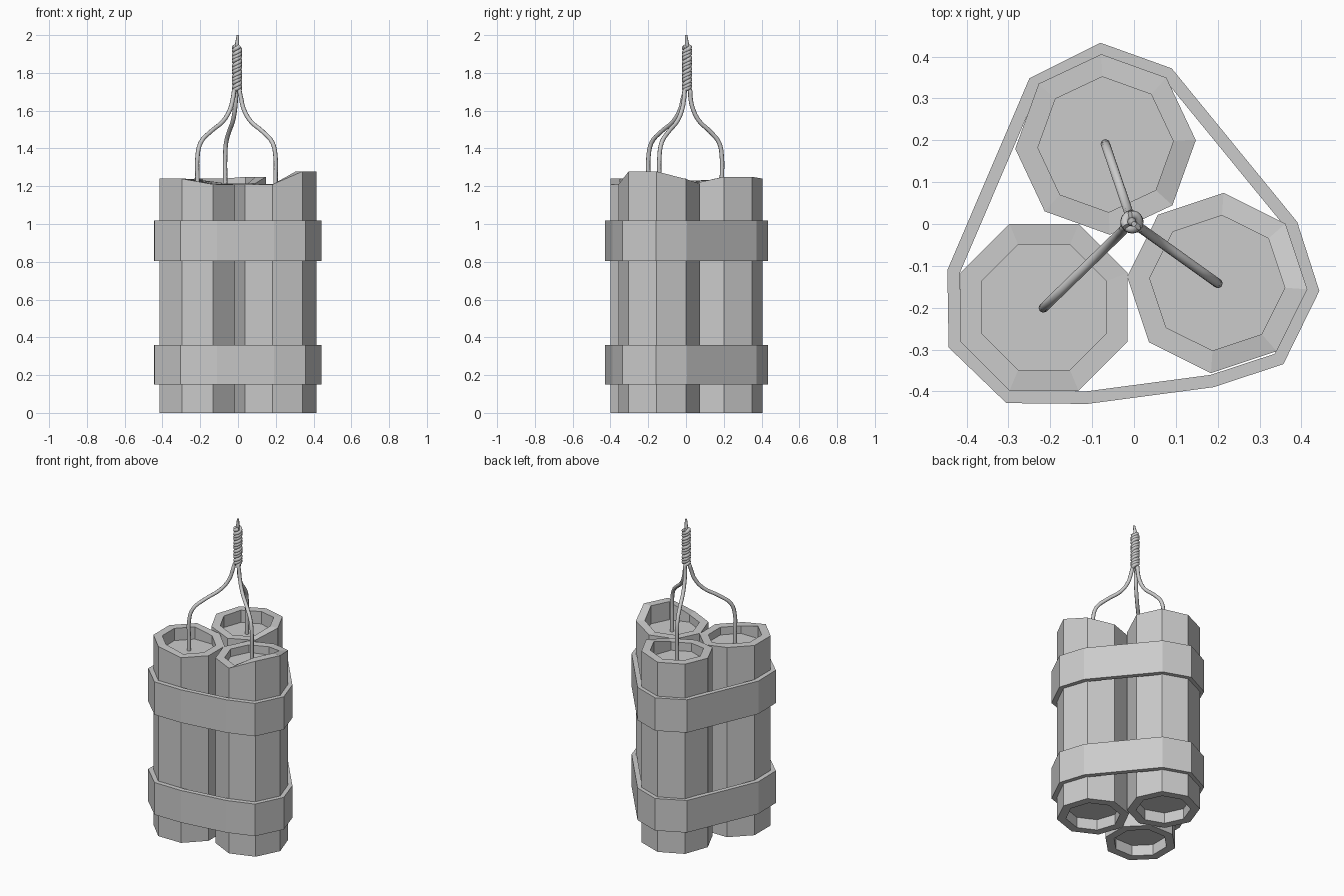
import bpy
import bmesh
from math import sin, cos, radians, pi, atan2
from mathutils import Vector

if "Cube" in bpy.data.objects:
    bpy.data.objects.remove(bpy.data.objects["Cube"])


def finish(name, bm):
    bmesh.ops.recalc_face_normals(bm, faces=bm.faces)
    me = bpy.data.meshes.new(name)
    bm.to_mesh(me)
    bm.free()
    ob = bpy.data.objects.new(name, me)
    bpy.context.collection.objects.link(ob)
    return ob


def bridge(bm, a, b):
    n = len(a)
    for i in range(n):
        bm.faces.new((a[i], a[(i + 1) % n], b[(i + 1) % n], b[i]))


def stick(name, cx, cy, rot, rim):
    """Octagonal tube with an uneven top rim and recessed ends."""
    bm = bmesh.new()

    def ring(r, zs):
        return [bm.verts.new((cx + r * cos(radians(rot + 45 * k)),
                              cy + r * sin(radians(rot + 45 * k)), zs[k])) for k in range(8)]
    rings = [ring(0.162, [0.07] * 8), ring(0.162, [0] * 8), ring(0.216, [0] * 8),
             ring(0.216, rim), ring(0.162, rim), ring(0.162, [1.16] * 8)]
    for a, b in zip(rings, rings[1:]):
        bridge(bm, a, b)
    bm.faces.new(rings[0])
    bm.faces.new(rings[-1])
    return finish(name, bm)


def inset(pts, d):
    """Offset a clockwise outline inward by d with mitred corners."""
    out = []
    for i, p in enumerate(pts):
        e1 = (p - pts[i - 1]).normalized()
        e2 = (pts[(i + 1) % len(pts)] - p).normalized()
        n1, n2 = Vector((e1.y, -e1.x)), Vector((e2.y, -e2.x))
        m = (n1 + n2).normalized()
        out.append(p + m * d / m.dot(n1))
    return out


def strap(name, z0, z1):
    bm = bmesh.new()
    outer = [Vector(p) for p in STRAP]
    inner = inset(outer, 0.03)
    rings = [[bm.verts.new((p.x, p.y, z)) for p in pts]
             for pts, z in ((outer, z0), (outer, z1), (inner, z1), (inner, z0))]
    for i in range(4):
        bridge(bm, rings[i], rings[(i + 1) % 4])
    return finish(name, bm)


def wire(name, pts, radius, tip=1.0):
    cu = bpy.data.curves.new(name, 'CURVE')
    cu.dimensions = '3D'
    cu.bevel_depth = radius
    cu.bevel_resolution = 2
    cu.resolution_u = 4
    cu.use_fill_caps = True
    sp = cu.splines.new('BEZIER')
    sp.bezier_points.add(len(pts) - 1)
    for bp, p in zip(sp.bezier_points, pts):
        bp.co = p
        bp.handle_left_type = bp.handle_right_type = 'AUTO'
    sp.bezier_points[-1].radius = tip
    ob = bpy.data.objects.new(name, cu)
    bpy.context.collection.objects.link(ob)
    return ob


# Strap outline, clockwise from the back
STRAP = [(-0.08, 0.433), (0.09, 0.372), (0.39, 0.005), (0.443, -0.16), (0.357, -0.335),
         (0.19, -0.39), (-0.112, -0.43), (-0.305, -0.428), (-0.443, -0.295),
         (-0.446, -0.11), (-0.25, 0.348)]

# Sticks: centre, rotation, rim heights
STICKS = [
    ("left", -0.215, -0.199, 22.5, [1.21, 1.215, 1.24, 1.24, 1.24, 1.24, 1.21, 1.21]),
    ("right", 0.199, -0.141, -4, [1.278, 1.238, 1.213, 1.21, 1.21, 1.21, 1.21, 1.278]),
    ("back", -0.068, 0.19, 2.7, [1.25, 1.25, 1.24, 1.24, 1.235, 1.23, 1.215, 1.215]),
]
# Wire profile: fraction of distance from the twist axis, height
PROFILE = [(1, 1.15), (1, 1.25), (1, 1.35), (0.92, 1.43), (0.66, 1.49), (0.35, 1.545),
           (0.17, 1.61), (0.1, 1.67)]
AX, AY = -0.005, 0.005

for name, cx, cy, rot, rim in STICKS:
    stick(name + "_stick", cx, cy, rot, rim)
    pts = [(AX + (cx - AX) * f, AY + (cy - AY) * f, z) for f, z in PROFILE]
    # Helical strand at the top
    a0 = atan2(cy - AY, cx - AX)
    steps = 32
    for i in range(steps + 1):
        a = a0 + 2 * pi * 4 * i / steps
        pts.append((AX + 0.016 * cos(a), AY + 0.016 * sin(a), 1.71 + 0.23 * i / steps))
    wire(name + "_wire", pts, 0.0115)

# Tip of the twisted bundle
wire("wire_tip", [(AX, AY, 1.88), (AX, AY, 1.95), (0, 0, 2.0)], 0.011, 0.6)

# Straps
strap("lower_strap", 0.15, 0.36)
strap("upper_strap", 0.803, 1.018)
